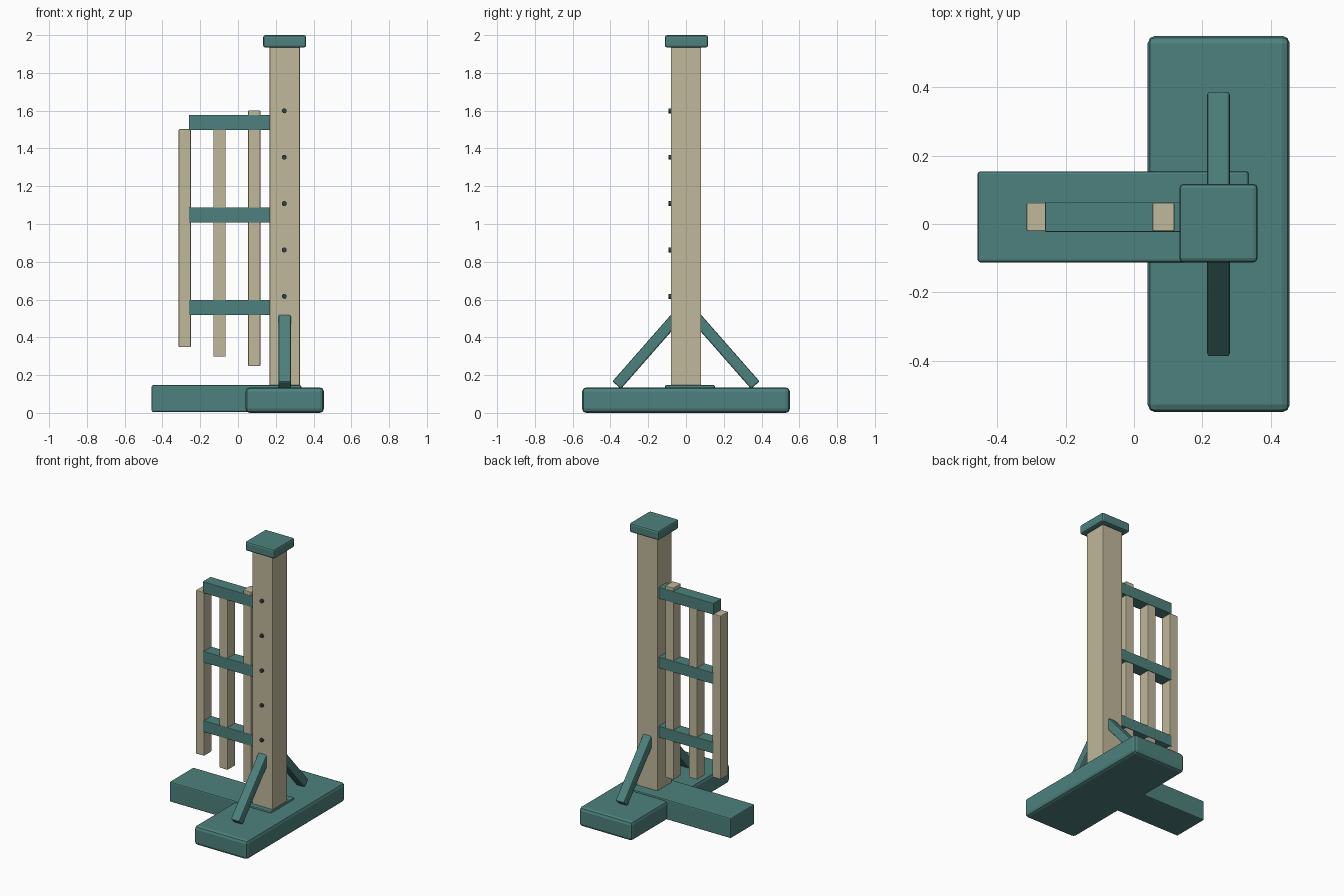
import bpy, math
from mathutils import Vector

if "Cube" in bpy.data.objects:
    bpy.data.objects.remove(bpy.data.objects["Cube"])


def material(name, color):
    m = bpy.data.materials.new(name)
    m.diffuse_color = (*color, 1)
    m.use_nodes = True
    m.node_tree.nodes["Principled BSDF"].inputs["Base Color"].default_value = m.diffuse_color
    return m


TEAL = material("teal paint", (0.075, 0.22, 0.205))
TAN = material("tan wood", (0.53, 0.48, 0.33))
DARK = material("dark metal", (0.03, 0.05, 0.055))


def box(name, x, y, z, mat, bevel=0.005, segments=2):
    """Bevelled box from (min, max) ranges."""
    bpy.ops.mesh.primitive_cube_add(size=1)
    ob = bpy.context.object
    ob.name = name
    ob.scale = [r[1] - r[0] for r in (x, y, z)]
    ob.location = [(r[0] + r[1]) / 2 for r in (x, y, z)]
    bpy.ops.object.transform_apply(location=False, rotation=False, scale=True)
    ob.data.materials.append(mat)
    mod = ob.modifiers.new("Bevel", "BEVEL")
    mod.width = bevel
    mod.segments = segments
    return ob


# Feet
box("cross_foot", (0.04, 0.455), (-0.55, 0.55), (0, 0.135), TEAL, 0.022)
box("long_foot", (-0.457, 0.335), (-0.112, 0.154), (0.005, 0.147), TEAL, 0.008)

# Post and cap
box("post", (0.167, 0.327), (-0.08, 0.08), (0.1, 1.95), TAN, 0.004)
box("post_cap", (0.133, 0.361), (-0.112, 0.117), (1.934, 2.0), TEAL, 0.012)

# Rails
for i, (z0, z1) in enumerate([(0.518, 0.598), (1.008, 1.087), (1.498, 1.578)]):
    box(f"rail_{i + 1}", (-0.26, 0.18), (-0.023, 0.065), (z0, z1), TEAL, 0.003)

# Slats, each one lower at the bottom and higher at the top than the last
for i in range(3):
    x = -0.282 + i * 0.184
    box(f"slat_{i + 1}", (x - 0.032, x + 0.032), (-0.021, 0.062),
        (0.348 - 0.05 * i, 1.502 + 0.05 * i), TAN, 0.004)

# Diagonal braces on both sides of the post
for side, label in ((-1, "front"), (1, "back")):
    low, high = Vector((0.247, side * 0.367, 0.147)), Vector((0.247, side * 0.05, 0.508))
    d = high - low
    ob = box(f"{label}_brace", (-0.033, 0.033), (-0.03, 0.03),
             (-d.length / 2, d.length / 2), TEAL, 0.008)
    ob.location = (low + high) / 2
    ob.rotation_euler.x = math.atan2(-d.y, d.z)

# Pin holes down the front of the post
for i in range(5):
    bpy.ops.mesh.primitive_cylinder_add(
        vertices=16, radius=0.013, depth=0.025,
        location=(0.245, -0.08, 0.617 + i * 0.2455), rotation=(math.pi / 2, 0, 0))
    ob = bpy.context.object
    ob.name = f"pin_hole_{i + 1}"
    ob.data.materials.append(DARK)
    bpy.ops.object.shade_smooth_by_angle()
